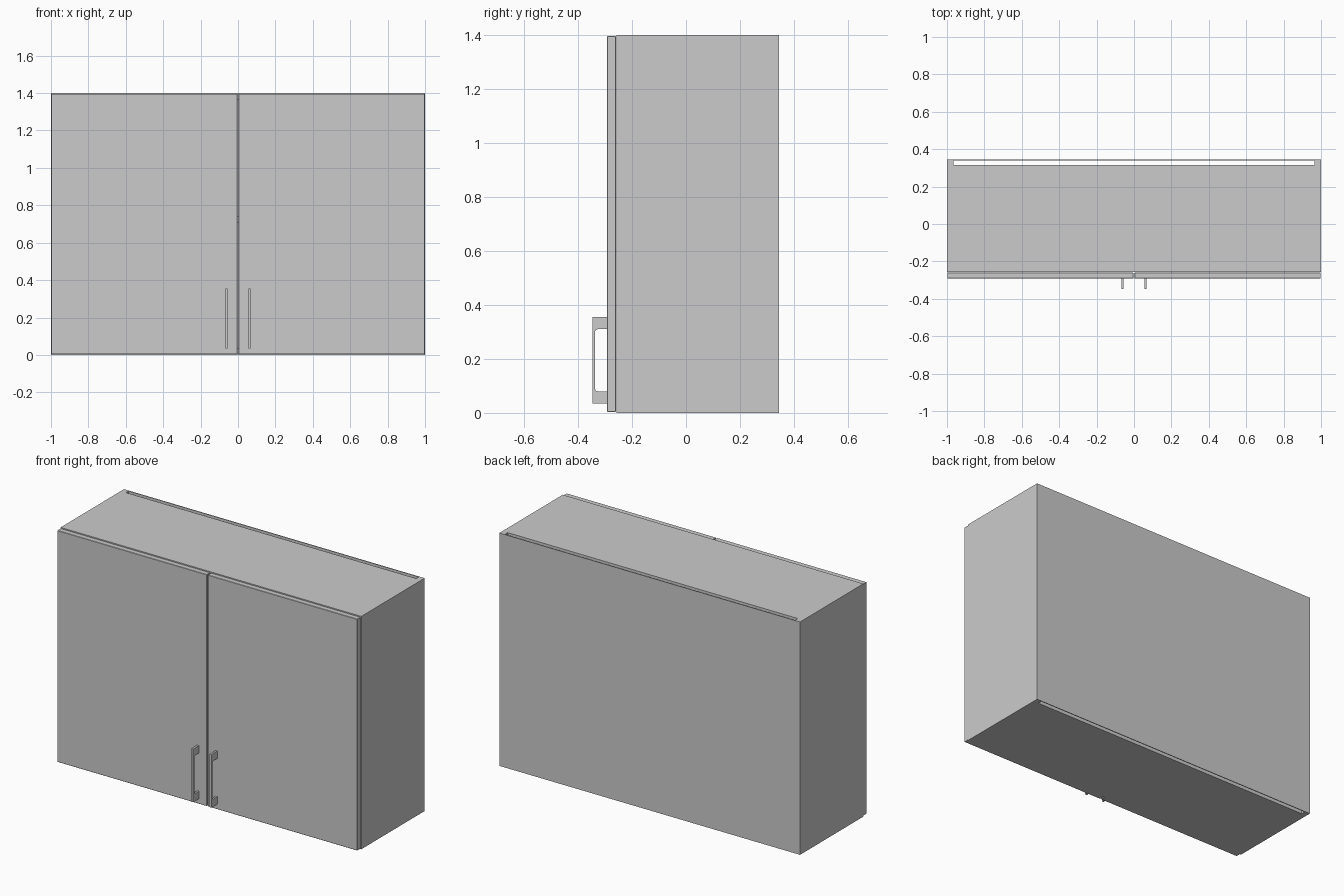
import bpy, bmesh, math
from mathutils import Vector

if "Cube" in bpy.data.objects:
    bpy.data.objects.remove(bpy.data.objects["Cube"])


def finish(name, bm):
    bmesh.ops.recalc_face_normals(bm, faces=bm.faces)
    me = bpy.data.meshes.new(name)
    bm.to_mesh(me)
    bm.free()
    ob = bpy.data.objects.new(name, me)
    bpy.context.collection.objects.link(ob)
    return ob


def box(name, x, y, z, bevel=0):
    """Box from (min, max) ranges, with optional small edge bevel."""
    bm = bmesh.new()
    bmesh.ops.create_cube(bm, size=1)
    for v in bm.verts:
        v.co = Vector([r[0] if c < 0 else r[1] for c, r in zip(v.co, (x, y, z))])
    ob = finish(name, bm)
    if bevel:
        m = ob.modifiers.new("edge", 'BEVEL')
        m.width, m.segments = bevel, 1
    return ob


def handle(name, cx, width=0.012):
    """Pull handle: C-shaped side profile with rounded inner corners."""
    r = 0.01
    pts = [(-0.29, 0.035), (-0.347, 0.035), (-0.347, 0.355), (-0.29, 0.355), (-0.29, 0.31)]
    for cz, a0 in ((0.31 - r, 90), (0.08 + r, 180)):
        for i in range(5):
            a = math.radians(a0 + 22.5 * i)
            pts.append((-0.337 + r + r * math.cos(a), cz + r * math.sin(a)))
    pts.append((-0.29, 0.08))
    bm = bmesh.new()
    f = bm.faces.new([bm.verts.new((cx - width / 2, y, z)) for y, z in pts])
    out = bmesh.ops.extrude_face_region(bm, geom=[f])
    for v in out["geom"]:
        if isinstance(v, bmesh.types.BMVert):
            v.co.x += width
    return finish(name, bm)


T = 0.035                      # board thickness
front, back = -0.257, 0.345    # carcass depth

for side, s in (("left", -1), ("right", 1)):
    span = lambda a, b: tuple(sorted((s * a, s * b)))
    # side board, door and handle
    box(side + "_side", span(1 - T, 1), (front, back - 0.005), (0, 1.4))
    box(side + "_door", span(0.003, 0.998), (-0.292, -0.26), (0.004, 1.396), 0.002)
    handle(side + "_handle", s * 0.061)

# horizontal boards, stopping short of the back panel
for name, z in (("bottom_board", 0), ("shelf", 0.705), ("top_board", 1.4 - T)):
    y0 = -0.24 if name == "shelf" else front
    box(name, (-1 + T, 1 - T), (y0, 0.315), (z, z + T))

# thin back panel behind the gap
box("back_panel", (-1, 1), (back - 0.005, back), (0, 1.4))
